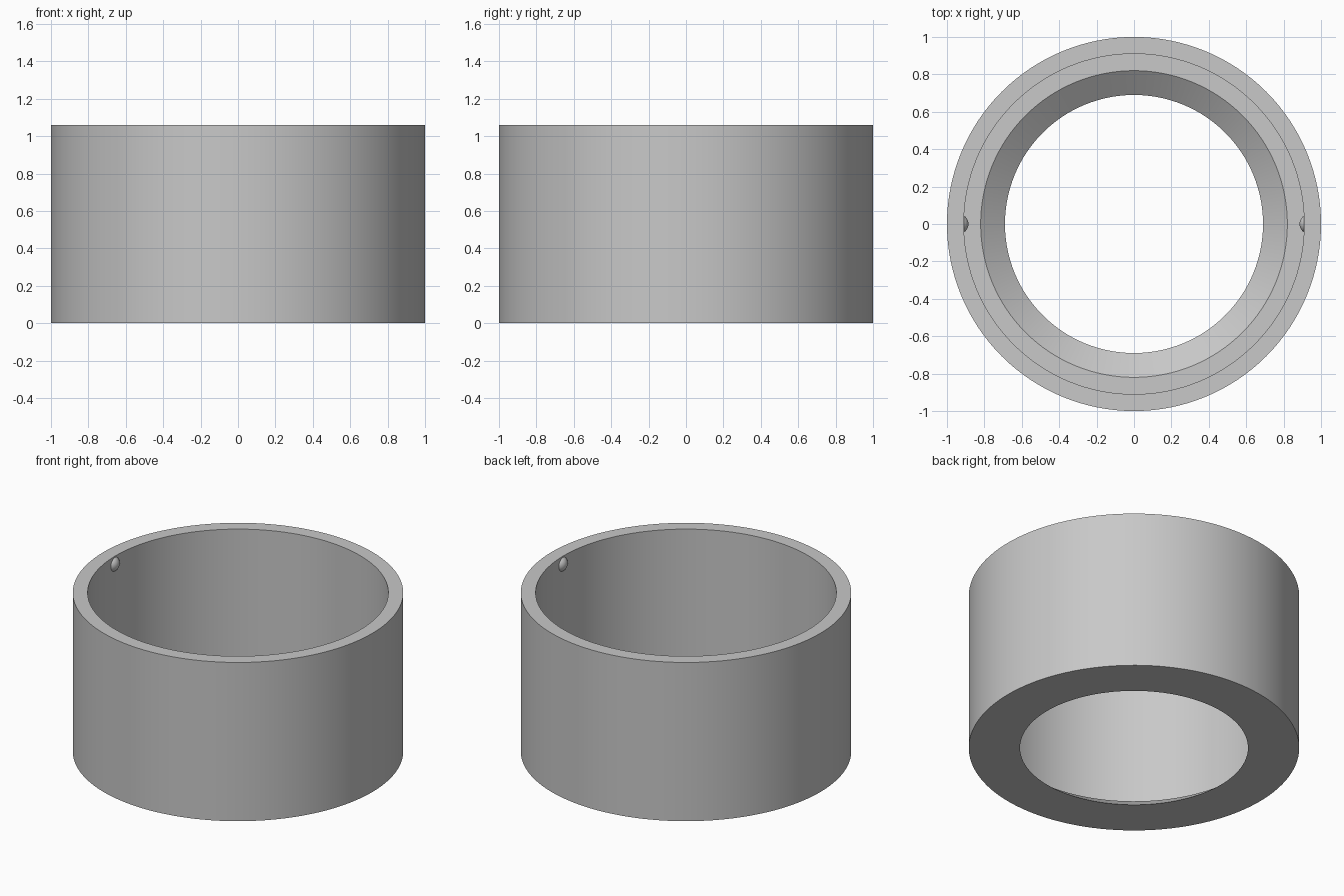
import bpy
import bmesh
import math

cube = bpy.data.objects.get("Cube")
if cube:
    bpy.data.objects.remove(cube, do_unlink=True)

grey = bpy.data.materials.new("plain grey")
grey.use_nodes = True
colour = (0.58, 0.58, 0.58, 1)
grey.diffuse_color = colour
grey.node_tree.nodes["Principled BSDF"].inputs["Base Color"].default_value = colour

HEIGHT = 1.06
INNER = 0.91


def finish(obj):
    obj.data.materials.append(grey)
    bpy.ops.object.select_all(action="DESELECT")
    obj.select_set(True)
    bpy.context.view_layer.objects.active = obj
    bpy.ops.object.shade_smooth_by_angle(angle=math.radians(25))


def lathe(name, profile, steps=128):
    """Spin a closed (radius, height) profile round the z axis."""
    bm = bmesh.new()
    verts = [bm.verts.new((r, 0, z)) for r, z in profile]
    edges = [bm.edges.new((v, verts[(i + 1) % len(verts)])) for i, v in enumerate(verts)]
    bmesh.ops.spin(bm, geom=verts + edges, cent=(0, 0, 0), axis=(0, 0, 1),
                   angle=math.tau, steps=steps, use_merge=False)
    bmesh.ops.remove_doubles(bm, verts=bm.verts, dist=0.0001)
    bmesh.ops.recalc_face_normals(bm, faces=bm.faces)
    mesh = bpy.data.meshes.new(name)
    bm.to_mesh(mesh)
    bm.free()
    obj = bpy.data.objects.new(name, mesh)
    bpy.context.collection.objects.link(obj)
    finish(obj)


# Ring wall with a flat inner ledge and a sloped lip round the bottom hole
lathe("ring_body", [(0.69, 0), (1, 0), (1, HEIGHT), (INNER, HEIGHT),
                    (INNER, 0.1), (0.82, 0.1)])

# Snap bumps: shallow domes just below the rim, sunk into the wall
for side, label in ((1, "left"), (-1, "right")):
    bpy.ops.mesh.primitive_uv_sphere_add(segments=32, ring_count=16, radius=0.053,
                                         location=(side * 0.938, 0, HEIGHT - 0.054))
    bump = bpy.context.object
    bump.name = label + "_snap_bump"
    finish(bump)
